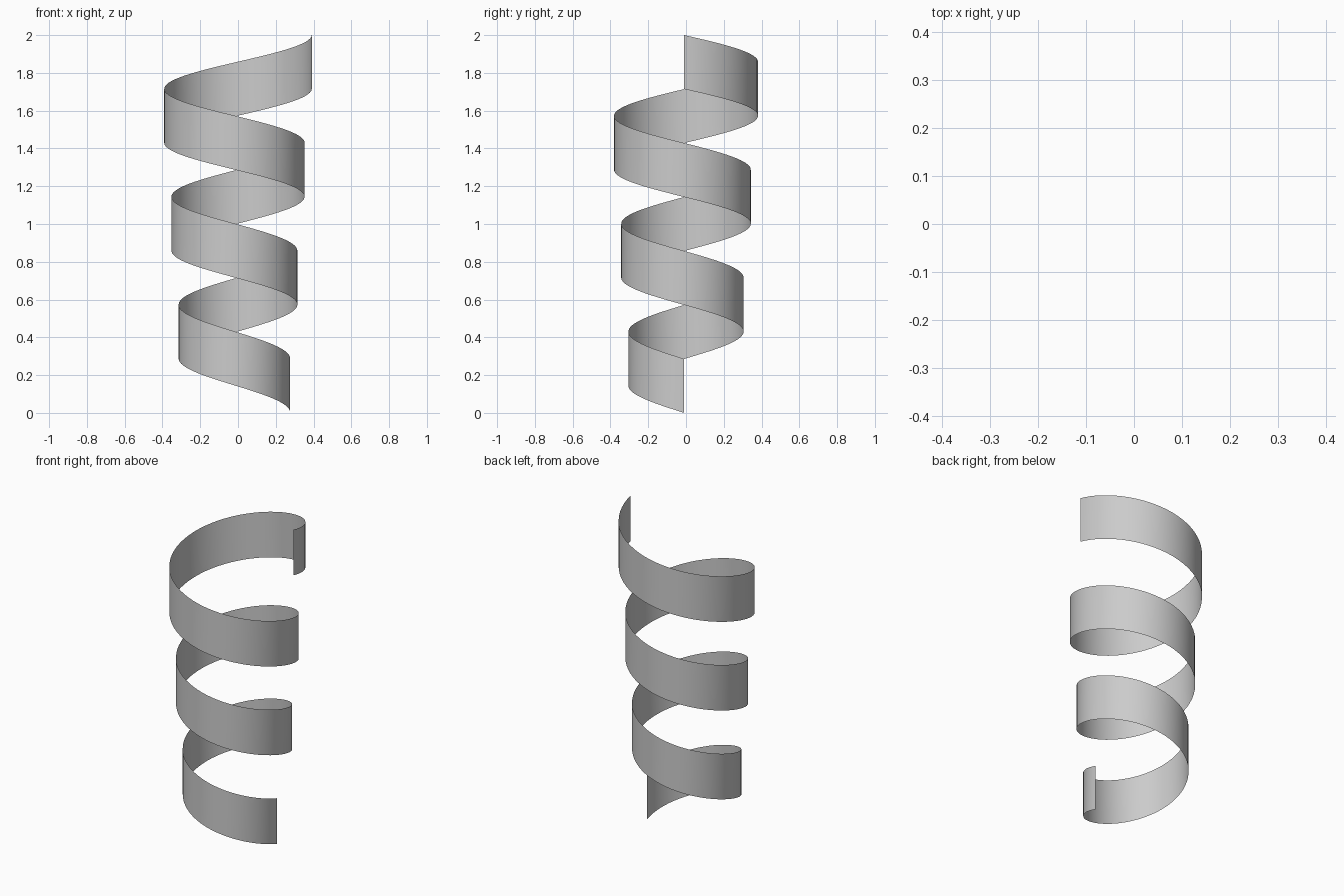
import bpy, bmesh
from math import cos, sin, pi

if "Cube" in bpy.data.objects:
    bpy.data.objects.remove(bpy.data.objects["Cube"])

TURNS, STEPS = 3, 64          # turns and segments per turn
PITCH, BAND = 4 / 7, 2 / 7    # rise per turn, ribbon height
R0, R1 = 0.2857, 0.40         # radius at bottom and top
CX, CY = -0.0095, -0.0095     # axis offset that centres the bounds

# Open-edged helical ribbon, widening upwards, clockwise from above
bm = bmesh.new()
prev = None
for i in range(TURNS * STEPS + 1):
    t = i / STEPS
    a = -2 * pi * t
    r = R0 + (R1 - R0) * t / TURNS
    x, y, z = CX + r * cos(a), CY + r * sin(a), PITCH * t
    low, high = bm.verts.new((x, y, z)), bm.verts.new((x, y, z + BAND))
    if prev:
        bm.faces.new((low, prev[0], prev[1], high)).smooth = True
    prev = (low, high)

mesh = bpy.data.meshes.new("spiral_ribbon")
bm.to_mesh(mesh)
bm.free()
ribbon = bpy.data.objects.new("spiral_ribbon", mesh)
bpy.context.collection.objects.link(ribbon)
